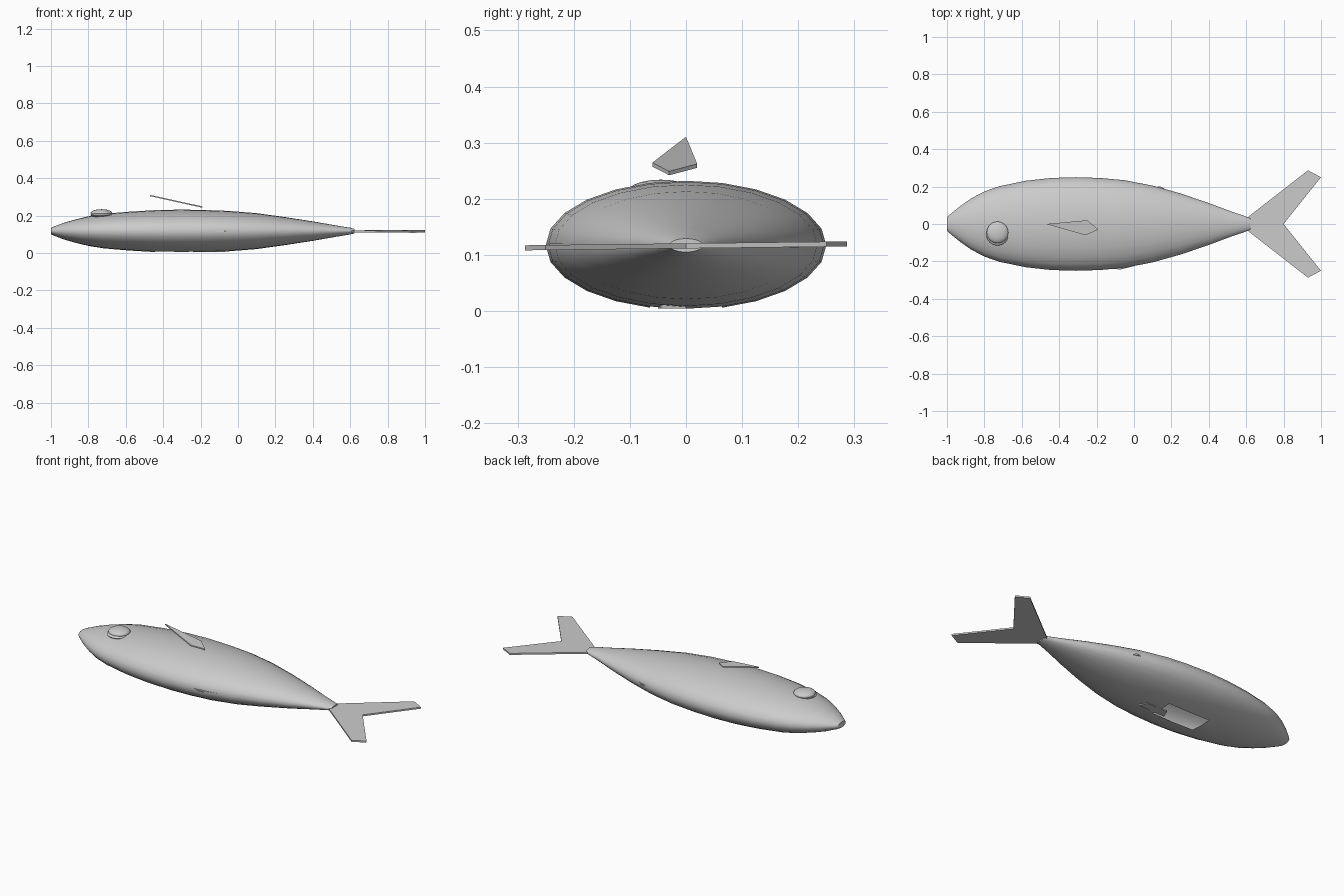
import bpy, bmesh, math

if "Cube" in bpy.data.objects:
    bpy.data.objects.remove(bpy.data.objects["Cube"])

MID = 0.117      # height of the body axis
SEG = 24         # sides of the body cross-section


def material(name, value):
    m = bpy.data.materials.new(name)
    m.diffuse_color = (value, value, value, 1)
    m.use_nodes = True
    m.node_tree.nodes["Principled BSDF"].inputs["Base Color"].default_value = m.diffuse_color
    return m


GREY = material("plain grey", 0.6)


def finish(bm, name, smooth=False):
    bmesh.ops.recalc_face_normals(bm, faces=bm.faces)
    mesh = bpy.data.meshes.new(name)
    bm.to_mesh(mesh)
    bm.free()
    ob = bpy.data.objects.new(name, mesh)
    bpy.context.collection.objects.link(ob)
    mesh.materials.append(GREY)
    if smooth:
        bpy.context.view_layer.objects.active = ob
        ob.select_set(True)
        bpy.ops.object.shade_smooth_by_angle(angle=math.radians(50))
        ob.select_set(False)
    return ob


def plate(name, outline, height, thick):
    """Thin fin: flat outline, height given as a function of x and y."""
    bm = bmesh.new()
    low, top = [[bm.verts.new((x, y, height(x, y) + s * thick / 2))
                 for x, y in outline] for s in (-1, 1)]
    bm.faces.new(low[::-1])
    bm.faces.new(top)
    n = len(outline)
    for i in range(n):
        j = (i + 1) % n
        bm.faces.new((low[i], low[j], top[j], top[i]))
    return finish(bm, name)


def ellipsoid(name, centre, radii):
    bm = bmesh.new()
    bmesh.ops.create_uvsphere(bm, u_segments=24, v_segments=14, radius=1)
    bmesh.ops.scale(bm, vec=radii, verts=bm.verts)
    bmesh.ops.translate(bm, vec=centre, verts=bm.verts)
    return finish(bm, name, True)


# body: elliptical rings (x, half width, half height)
rings = [(-1, .036, .016), (-.985, .05, .024), (-.93, .095, .045),
         (-.87, .137, .062), (-.8, .174, .079), (-.72, .202, .092),
         (-.58, .231, .104), (-.443, .246, .112), (-.31, .25, .115),
         (-.18, .246, .113), (-.05, .234, .108), (.1, .205, .096),
         (.25, .163, .075), (.4, .112, .052), (.52, .067, .031),
         (.6, .04, .018), (.622, .03, .012)]
bm = bmesh.new()
loops = []
for x, w, h in rings:
    angles = [2 * math.pi * k / SEG for k in range(SEG)]
    loops.append([bm.verts.new((x, w * math.cos(a), MID + h * math.sin(a)))
                  for a in angles])
for a, b in zip(loops, loops[1:]):
    for k in range(SEG):
        j = (k + 1) % SEG
        bm.faces.new((a[k], a[j], b[j], b[k]))
bm.faces.new(loops[0][::-1])
bm.faces.new(loops[-1])
bmesh.ops.recalc_face_normals(bm, faces=bm.faces)
# opening in the belly side
gap = []
for f in bm.faces:
    c = f.calc_center_median()
    if -.443 < c.x < -.18 and abs(c.y) < .05 and c.z < MID:
        gap.append(f)
bmesh.ops.delete(bm, geom=gap, context='FACES')
finish(bm, "body", True)

# eye and the rim just under it
ellipsoid("eye", (-.73, -.045, .213), (.058, .058, .021))
ellipsoid("eye_rim", (-.73, -.055, .203), (.06, .06, .013))

# forked tail
half = [(.93, .287), (1.0, .25), (.8, 0)]
tail = [(.6, .03)] + half + [(x, -y) for x, y in half[1::-1]] + [(.6, -.03)]
plate("tail_fin", tail, lambda x, y: .116 + .012 * y, .009)

# raised side fin and the small one in the belly opening
plate("upper_side_fin", [(-.47, 0), (-.26, -.06), (-.19, -.03), (-.25, .02)],
      lambda x, y: .307 - .22 * (x + .47), .007)
plate("lower_side_fin", [(-.24, -.05), (-.07, -.045), (-.09, 0), (-.22, 0)],
      lambda x, y: .008, .007)

# edges of the two fins buried in the body
plate("front_edge_fin", [(-.2, -.235), (-.07, -.243), (.05, -.212)],
      lambda x, y: MID, .007)
plate("back_edge_fin", [(.05, .19), (.2, .17), (.14, .201)],
      lambda x, y: MID, .007)
